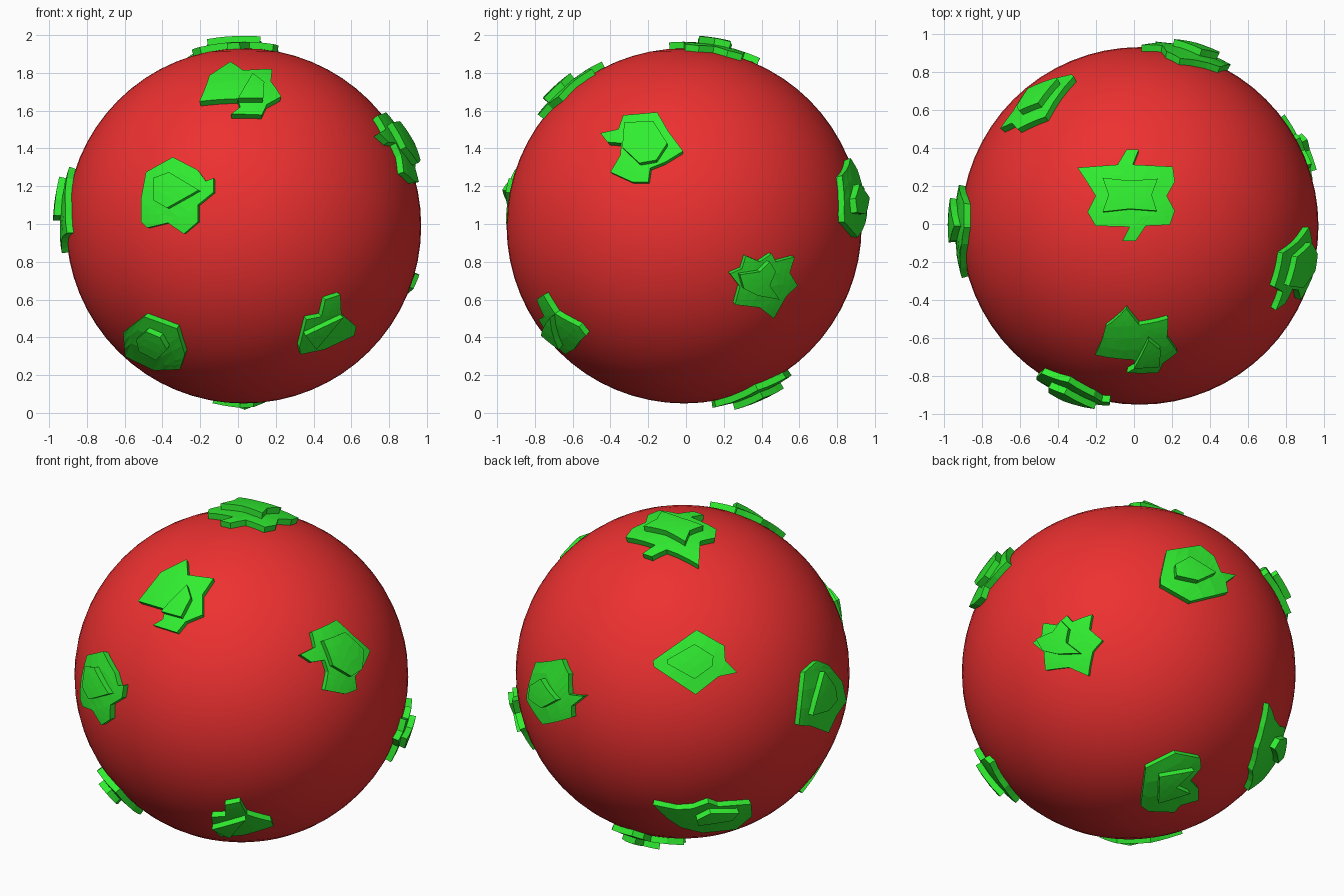
import bpy, bmesh
from math import sin, cos, radians, sqrt
from mathutils import Vector

if "Cube" in bpy.data.objects:
    bpy.data.objects.remove(bpy.data.objects["Cube"])

CENTRE = Vector((0.03, -0.01, 0.99))
R, R_LOW, R_HIGH = 0.94, 0.975, 1.01


def material(name, rgb):
    m = bpy.data.materials.new(name)
    m.diffuse_color = (*rgb, 1)
    m.use_nodes = True
    m.node_tree.nodes["Principled BSDF"].inputs["Base Color"].default_value = m.diffuse_color
    return m


RED = material("red", (0.85, 0.03, 0.03))
GREEN = material("green", (0.03, 0.85, 0.03))

# Directions the patches are laid out from: azimuth, elevation, units per sphere radius
VIEWS = {"front": (0, 0, 178), "right": (90, 0, 178), "top": (0, 90, 178),
         "front_right": (35, 22.5, 168), "back_left": (215, 23, 168), "back_right": (140, -30.5, 168)}


def plate(name, view, pts, r_in, r_out):
    """Flat outline projected onto the ball and thickened radially."""
    az, el, unit = VIEWS[view]
    a, e, k = radians(az), radians(el), R / unit
    right = Vector((cos(a), sin(a), 0))
    up = Vector((-sin(e) * sin(a), sin(e) * cos(a), cos(e)))
    toward = Vector((cos(e) * sin(a), -cos(e) * cos(a), sin(e)))
    bm = bmesh.new()
    bm.faces.new([bm.verts.new((x * k, y * k, 0)) for x, y in pts])
    bmesh.ops.triangulate(bm, faces=bm.faces[:])
    bmesh.ops.subdivide_edges(bm, edges=bm.edges[:], cuts=2, use_grid_fill=True)
    for v in bm.verts:
        x, y = v.co.x, v.co.y
        depth = sqrt(max(r_out ** 2 - x * x - y * y, 0.0004))
        v.co = (right * x + up * y + toward * depth).normalized() * r_out
    ext = bmesh.ops.extrude_face_region(bm, geom=bm.faces[:], use_keep_orig=True)
    for v in [g for g in ext["geom"] if isinstance(g, bmesh.types.BMVert)]:
        v.co = v.co.normalized() * r_in
    bmesh.ops.recalc_face_normals(bm, faces=bm.faces[:])
    me = bpy.data.meshes.new(name)
    bm.to_mesh(me)
    bm.free()
    me.materials.append(GREEN)
    ob = bpy.data.objects.new(name, me)
    ob.location = CENTRE
    bpy.context.collection.objects.link(ob)


def patch(name, view, lower, upper):
    """Two stacked plates."""
    plate(name + "_lower", view, lower, R - 0.01, R_LOW)
    plate(name + "_upper", view, upper, R_LOW - 0.008, R_HIGH)


# Ball
bpy.ops.mesh.primitive_uv_sphere_add(segments=64, ring_count=32, radius=R, location=CENTRE)
ball = bpy.context.object
ball.name = "ball"
ball.data.materials.append(RED)
bpy.ops.object.shade_smooth()

# Upper patches
patch("top_patch", "top",
      [(-62, 58), (-22, 61), (-13, 76), (-1, 76), (-7, 61), (33, 59), (35, 44), (27, 30), (35, 15),
       (30, 1), (6, 0), (-4, -15), (-17, -15), (-10, -1), (-44, 0), (-52, 14), (-44, 30), (-52, 43)],
      [(-37, 48), (-10, 45), (18, 47), (12, 31), (17, 15), (-10, 17), (-37, 14), (-31, 31)])
patch("front_upper_patch", "front_right",
      [(-104, 80), (-81, 109), (-55, 122), (-54, 107), (-28, 104), (-39, 88), (-39, 68), (-56, 61),
       (-65, 50), (-89, 57), (-79, 63), (-77, 73)],
      [(-55, 98), (-51, 85), (-61, 66), (-81, 71), (-71, 82)])
patch("right_upper_patch", "right",
      [(-84, 93), (-66, 97), (-61, 111), (-27, 114), (-16, 95), (-1, 75), (-19, 64), (-34, 58),
       (-36, 44), (-52, 44), (-74, 54), (-64, 71), (-63, 83), (-77, 84)],
      [(-60, 104), (-31, 105), (-17, 83), (-28, 66), (-45, 63), (-62, 79)])
patch("back_left_upper_patch", "back_left",
      [(-30, 17), (14, 48), (42, 32), (43, 17), (55, 5), (36, 1), (13, -17), (-29, 11)],
      [(-16, 18), (12, 34), (31, 22), (30, 12), (12, -1), (-15, 14)])

# Middle patches
patch("front_left_patch", "front",
      [(-71, 69), (-46, 56), (-38, 45), (-30, 48), (-30, 34), (-46, 21), (-46, 4), (-60, -8),
       (-76, 3), (-97, -2), (-103, 4), (-103, 27), (-98, 54)],
      [(-91, 48), (-75, 54), (-45, 36), (-77, 18), (-91, 26)])
patch("left_patch", "back_left",
      [(117, -50), (123, 4), (136, 15), (147, 10), (161, -8), (165, -28), (155, -42), (147, -59), (129, -51)],
      [(131, -40), (143, 4), (154, -12), (156, -26), (147, -36)])
patch("back_patch", "back_right",
      [(32, 97), (38, 124), (72, 129), (86, 118), (93, 102), (108, 99), (98, 92), (100, 82), (62, 73), (32, 90)],
      [(47, 110), (62, 118), (88, 102), (70, 94), (48, 99)])
patch("right_patch", "right",
      [(46, -48), (58, -43), (62, -30), (76, -36), (88, -28), (92, -36), (111, -31), (106, -47),
       (114, -60), (103, -70), (90, -93), (76, -82), (51, -79), (56, -61)],
      [(56, -49), (76, -46), (86, -36), (92, -46), (86, -60), (96, -74), (74, -70), (60, -63)])

# Lower patches
patch("front_left_lower_patch", "front",
      [(-121, -107), (-100, -91), (-67, -103), (-59, -129), (-64, -144), (-90, -145), (-119, -131)],
      [(-108, -114), (-98, -106), (-84, -112), (-77, -124), (-88, -135), (-105, -126)])
patch("front_right_lower_patch", "front",
      [(56, -122), (63, -94), (78, -91), (82, -74), (97, -69), (98, -88), (113, -101), (111, -110),
       (81, -124), (57, -129)],
      [(62, -110), (100, -92), (73, -124)])
patch("back_left_lower_patch", "back_left",
      [(-30, -130), (-6, -135), (10, -134), (26, -128), (36, -132), (69, -130), (70, -143), (54, -157),
       (20, -160), (-2, -154), (-16, -144)],
      [(14, -146), (28, -139), (57, -139), (50, -147), (30, -150), (16, -152)])
patch("bottom_patch", "back_right",
      [(12, -133), (17, -95), (47, -80), (72, -85), (73, -95), (62, -108), (70, -116), (70, -128),
       (52, -133), (46, -140), (20, -139)],
      [(31, -104), (66, -98), (48, -115), (62, -121), (30, -131)])
